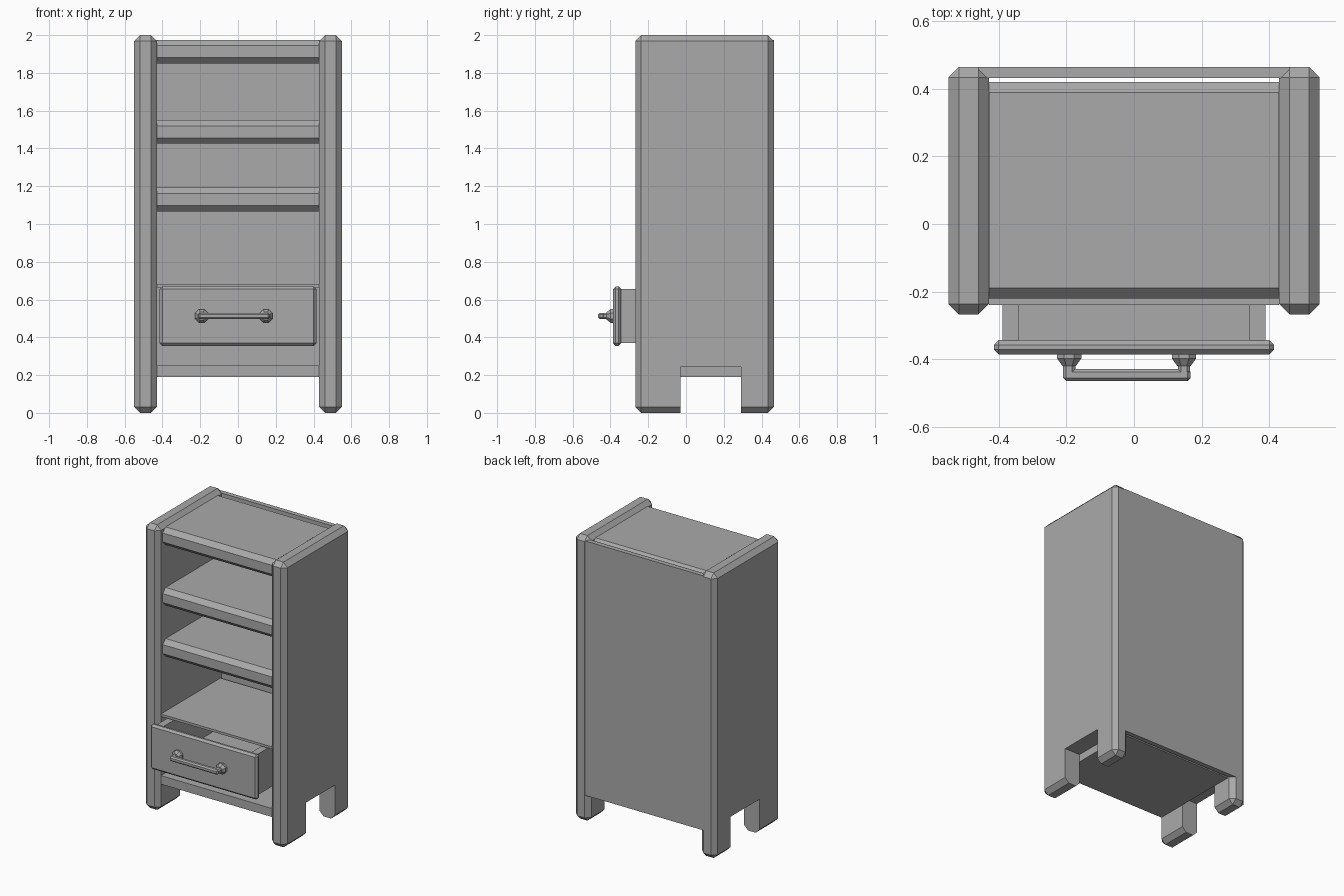
import bpy
import bmesh
from mathutils import Matrix, Vector

cube = bpy.data.objects.get("Cube")
if cube:
    bpy.data.objects.remove(cube, do_unlink=True)

grey = bpy.data.materials.new("matte_grey")
grey.use_nodes = True
colour = (0.4, 0.4, 0.4, 1)
grey.diffuse_color = colour
grey.node_tree.nodes["Principled BSDF"].inputs["Base Color"].default_value = colour


def finish(name, bm):
    mesh = bpy.data.meshes.new(name)
    bm.to_mesh(mesh)
    bm.free()
    mesh.materials.append(grey)
    obj = bpy.data.objects.new(name, mesh)
    bpy.context.collection.objects.link(obj)
    return obj


def box(name, x, y, z, bevel=0, axes="xyz"):
    """Box from (min, max) ranges; chamfers the edges parallel to the given axes."""
    low, high = Vector((x[0], y[0], z[0])), Vector((x[1], y[1], z[1]))
    bm = bmesh.new()
    bmesh.ops.create_cube(bm, size=1)
    for v in bm.verts:
        v.co = (low + high) / 2 + v.co * (high - low)
    if bevel:
        def runs_along(edge):
            d = edge.verts[1].co - edge.verts[0].co
            return "xyz"[max(range(3), key=lambda i: abs(d[i]))] in axes
        edges = [e for e in bm.edges if runs_along(e)]
        bmesh.ops.bevel(bm, geom=edges, offset=bevel, segments=1,
                        affect="EDGES", clamp_overlap=True)
    return finish(name, bm)


def notch(obj, cutter):
    mod = obj.modifiers.new("notch", "BOOLEAN")
    mod.operation = "DIFFERENCE"
    mod.solver = "EXACT"
    mod.object = cutter
    bpy.context.view_layer.objects.active = obj
    bpy.ops.object.modifier_apply(modifier=mod.name)


# Side panels, notched at the bottom to leave legs
cutter = box("leg_cutter", (-1, 1), (-0.03, 0.29), (-0.1, 0.243))
cutter.hide_render = True
for side, x in (("left", (0.43, 0.55)), ("right", (-0.55, -0.43))):
    panel = box(side + "_side_panel", x, (-0.268, 0.465), (0, 2), 0.031)
    notch(panel, cutter)
bpy.data.objects.remove(cutter, do_unlink=True)

# Carcass boards
inner = (-0.43, 0.43)
box("back_panel", (-0.46, 0.46), (0.432, 0.465), (0.19, 1.975))
box("bottom_board", inner, (-0.24, 0.42), (0.19, 0.25))
box("drawer_cover_board", inner, (-0.24, 0.42), (0.665, 0.682))

# Thick shelves with chamfered long edges
for name, top in (("top_board", 1.975), ("upper_shelf", 1.55), ("lower_shelf", 1.192)):
    box(name, inner, (-0.22, 0.42), (top - 0.125, top), 0.031, "x")

# Drawer, pulled slightly open
front, back, low, high = -0.35, 0.3, 0.37, 0.657
box("drawer_front", (-0.415, 0.415), (-0.386, -0.344), (0.355, 0.67), 0.014)
box("drawer_bottom", (-0.34, 0.34), (front, back), (low, low + 0.04))
box("drawer_back", (-0.34, 0.34), (back - 0.05, back), (low, high))
box("drawer_left_wall", (0.34, 0.39), (front, back), (low, high))
box("drawer_right_wall", (-0.39, -0.34), (front, back), (low, high))

# Handle: tapered octagonal mounts, short posts and a bar
height = 0.513
for side, x in (("left", 0.148), ("right", -0.192)):
    bm = bmesh.new()
    spin = Matrix.Rotation(1.5708, 4, "X") @ Matrix.Rotation(0.3927, 4, "Z")
    for y, depth, r1, r2 in ((-0.39, 0.018, 0.039, 0.039), (-0.409, 0.022, 0.039, 0.022)):
        bmesh.ops.create_cone(bm, cap_ends=True, segments=8, radius1=r1, radius2=r2,
                              depth=depth,
                              matrix=Matrix.Translation((x, y, height)) @ spin)
    finish(side + "_handle_mount", bm)
    box(side + "_handle_post", (x - 0.018, x + 0.018), (-0.445, -0.41),
        (height - 0.017, height + 0.017), 0.009, "y")
box("handle_bar", (-0.21, 0.168), (-0.465, -0.43),
    (height - 0.017, height + 0.017), 0.009)
